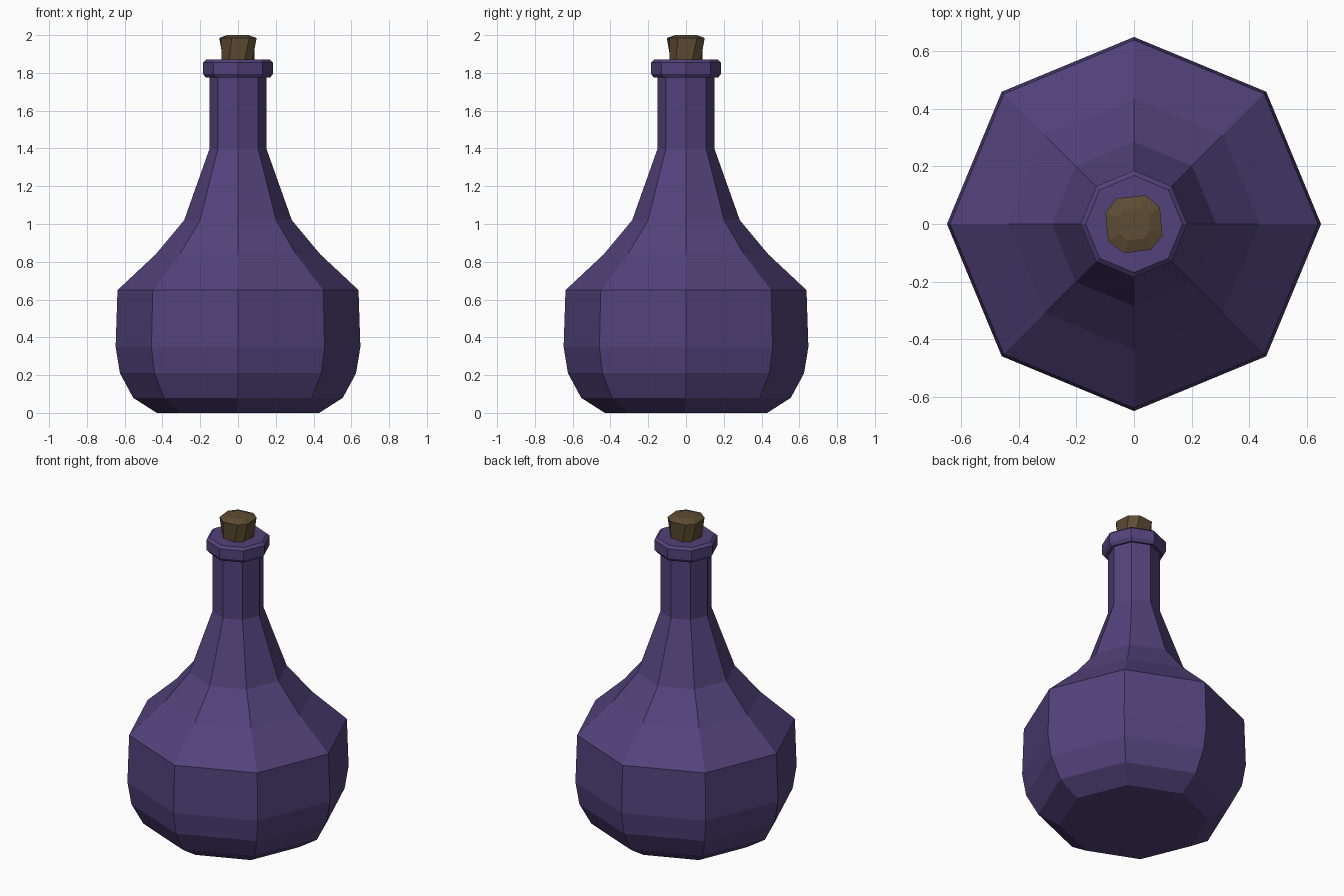
import bpy, bmesh
from math import sin, cos, radians

default = bpy.data.objects.get("Cube")
if default:
    bpy.data.objects.remove(default, do_unlink=True)


def make_material(name, color):
    mat = bpy.data.materials.new(name)
    mat.use_nodes = True
    mat.diffuse_color = color
    bsdf = mat.node_tree.nodes["Principled BSDF"]
    bsdf.inputs["Base Color"].default_value = color
    bsdf.inputs["Roughness"].default_value = 0.8
    return mat


def loft(name, rings, mat):
    """Flat-shaded closed solid through rings of (radius, height, angles)."""
    bm = bmesh.new()
    loops = [[bm.verts.new((r * cos(radians(a)), r * sin(radians(a)), z)) for a in angles]
             for r, z, angles in rings]
    n = len(loops[0])
    for low, high in zip(loops, loops[1:]):
        for i in range(n):
            j = (i + 1) % n
            bm.faces.new((low[i], low[j], high[j], high[i]))
    bm.faces.new(loops[0][::-1])
    bm.faces.new(loops[-1])
    bmesh.ops.recalc_face_normals(bm, faces=bm.faces)
    mesh = bpy.data.meshes.new(name)
    bm.to_mesh(mesh)
    bm.free()
    mesh.materials.append(mat)
    obj = bpy.data.objects.new(name, mesh)
    bpy.context.collection.objects.link(obj)
    return obj


glass = make_material("purple glass", (0.085, 0.055, 0.197, 1))
cork = make_material("brown cork", (0.107, 0.073, 0.034, 1))

# Bottle body, neck and lip: one octagonal profile with corners on the axes
octagon = [45 * i for i in range(8)]
profile = [(0.43, 0), (0.555, 0.08), (0.625, 0.21), (0.648, 0.35), (0.638, 0.65),
           (0.435, 0.84), (0.285, 1.02), (0.15, 1.4), (0.15, 1.78), (0.17, 1.775),
           (0.185, 1.795), (0.185, 1.855), (0.168, 1.87)]
loft("bottle", [(r, z, octagon) for r, z in profile], glass)

# Stopper: slightly twisted, uneven eight-sided plug with a worn top edge
uneven = [33, 68, 124, 158, 213, 252, 304, 337]
twisted = [a - 14 for a in uneven]
loft("stopper", [(0.092, 1.85, twisted), (0.107, 1.985, uneven), (0.06, 2.0, uneven)], cork)
